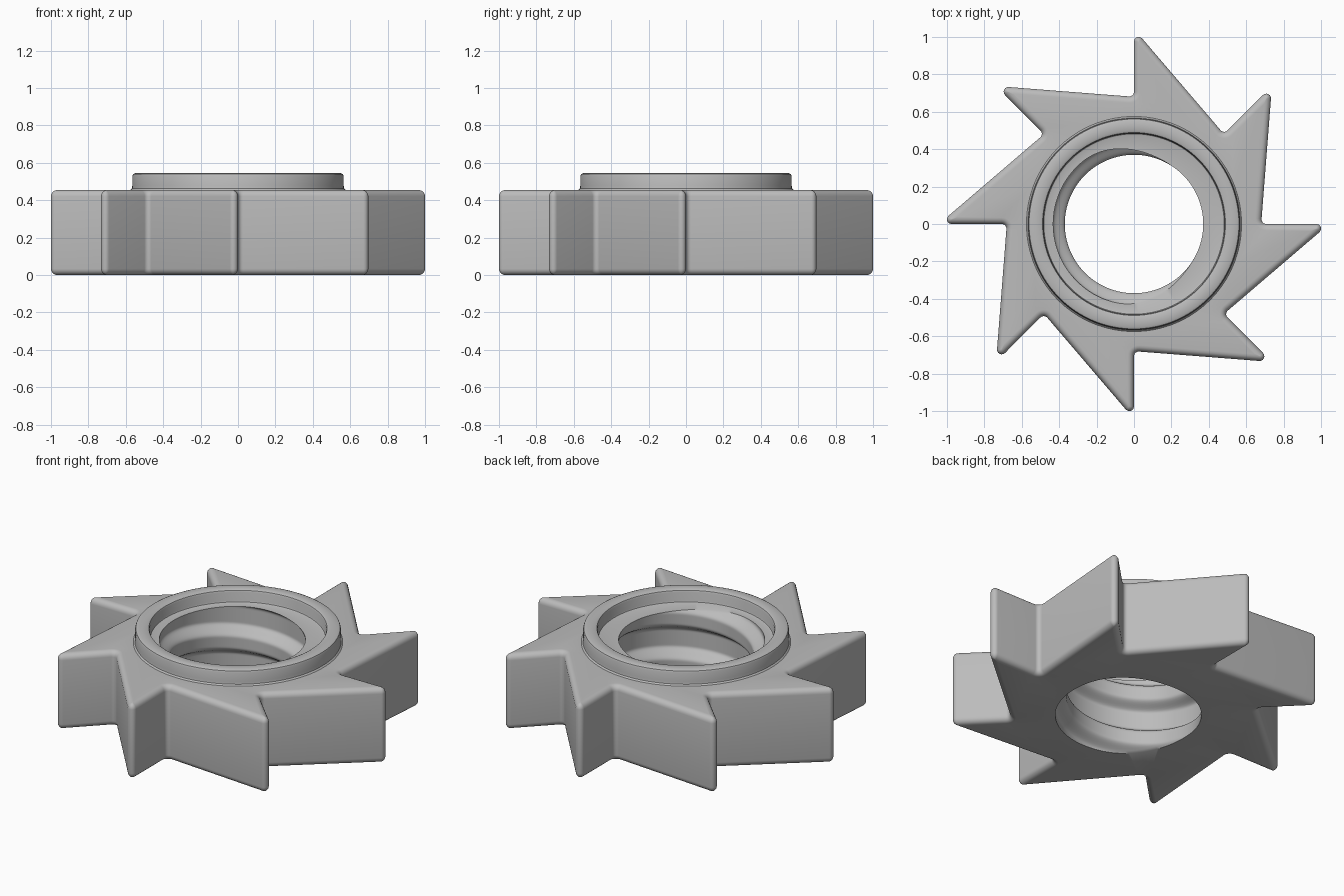
import bpy, bmesh, math
from mathutils import Vector

if "Cube" in bpy.data.objects:
    bpy.data.objects.remove(bpy.data.objects["Cube"])

TEETH = 8
HEIGHT = 0.455           # thickness of the toothed body
TIP, ROOT = 1.043, 0.68  # unrounded tooth radii
FILLET = 0.025           # rounding of tips and roots seen from above
EDGE = 0.034             # rounding of upper and lower edges
SEG = 128                # divisions around the bore
FLOOR = 0.47             # recess floor inside the collar
PITCH = 0.283            # thread pitch

bm = bmesh.new()


def ring(points):
    return [bm.verts.new(p) for p in points]


def circle(radius, z):
    return ring([(radius * math.cos(2 * math.pi * i / SEG),
                  radius * math.sin(2 * math.pi * i / SEG), z) for i in range(SEG)])


def bridge(a, b):
    n = len(a)
    for i in range(n):
        bm.faces.new((a[i], a[(i + 1) % n], b[(i + 1) % n], b[i]))


def fill_between(outer, inner):
    edges = []
    for loop in (outer, inner):
        for i, v in enumerate(loop):
            w = loop[(i + 1) % len(loop)]
            edges.append(bm.edges.get((v, w)) or bm.edges.new((v, w)))
    bmesh.ops.triangle_fill(bm, use_beauty=True, use_dissolve=False, edges=edges)


# Sawtooth outline: radial face, then a long sloping back
corners = []
for k in range(TEETH):
    a = math.pi / 2 + 2 * math.pi * k / TEETH
    corners += [Vector((math.cos(a), math.sin(a))) * r for r in (TIP, ROOT)]


def outline(inset, z, steps=6):
    pts = []
    for i, v in enumerate(corners):
        d1 = (v - corners[i - 1]).normalized()
        d2 = (corners[(i + 1) % len(corners)] - v).normalized()
        n1, n2 = Vector((-d1.y, d1.x)), Vector((-d2.y, d2.x))
        m = (n1 + n2) / (1 + n1.dot(n2))
        if i % 2 == 0:                       # convex tip
            r = max(FILLET - inset, 0.002)
            centre, r = v + m * (r + inset), -r
        else:                                # concave root
            centre, r = v - m * FILLET, FILLET + inset
        turn = math.atan2(n1.x * n2.y - n1.y * n2.x, n1.dot(n2))
        a0 = math.atan2(n1.y, n1.x)
        for s in range(steps + 1):
            a = a0 + turn * s / steps
            pts.append((centre.x + r * math.cos(a), centre.y + r * math.sin(a), z))
    return ring(pts)


# Toothed body side with rounded upper and lower edges
arc = [math.pi / 2 * i / 5 for i in range(6)]
levels = [(EDGE * (1 - math.cos(a)), EDGE * (1 - math.sin(a))) for a in reversed(arc)]
sides = [outline(EDGE - EDGE * math.sin(a), EDGE - EDGE * math.cos(a)) for a in arc]
sides += [outline(EDGE - EDGE * math.sin(a), HEIGHT - EDGE + EDGE * math.cos(a))
          for a in reversed(arc)]
for lower, upper in zip(sides, sides[1:]):
    bridge(lower, upper)

# Threaded bore: one helical groove running through the hole
start = math.radians(315)


def bore(z):
    pts = []
    for i in range(SEG):
        a = 2 * math.pi * i / SEG
        g = 0.62 + 0.8 * math.cos(a - start - 2 * math.pi * z / PITCH)
        g = min(max(g, 0), 1)
        r = 0.37 + 0.062 * g * g * (3 - 2 * g)
        pts.append((r * math.cos(a), r * math.sin(a), z))
    return ring(pts)


rows = 56
inner = [bore(FLOOR * j / rows) for j in range(rows + 1)]

# Raised collar: recess floor, inner wall, rounded rim, outer wall, base fillet
collar = [(0.474, 0.47), (0.482, 0.473), (0.485, 0.481), (0.485, 0.53),
          (0.489, 0.54), (0.50, 0.545), (0.55, 0.545), (0.561, 0.54),
          (0.565, 0.53), (0.565, 0.478), (0.567, 0.463), (0.575, HEIGHT)]
inner += [circle(r, z) for r, z in collar]
for a, b in zip(inner, inner[1:]):
    bridge(a, b)

# Flat top and bottom faces
fill_between(sides[-1], inner[-1])
fill_between(sides[0], inner[0])
bmesh.ops.recalc_face_normals(bm, faces=bm.faces[:])

mesh = bpy.data.meshes.new("toothed_ring")
bm.to_mesh(mesh)
bm.free()
wheel = bpy.data.objects.new("toothed_ring", mesh)
bpy.context.collection.objects.link(wheel)

metal = bpy.data.materials.new("grey metal")
metal.diffuse_color = (0.5, 0.5, 0.5, 1)
metal.use_nodes = True
metal.node_tree.nodes["Principled BSDF"].inputs["Base Color"].default_value = metal.diffuse_color
mesh.materials.append(metal)

bpy.context.view_layer.objects.active = wheel
wheel.select_set(True)
bpy.ops.object.shade_smooth_by_angle(angle=math.radians(35))
